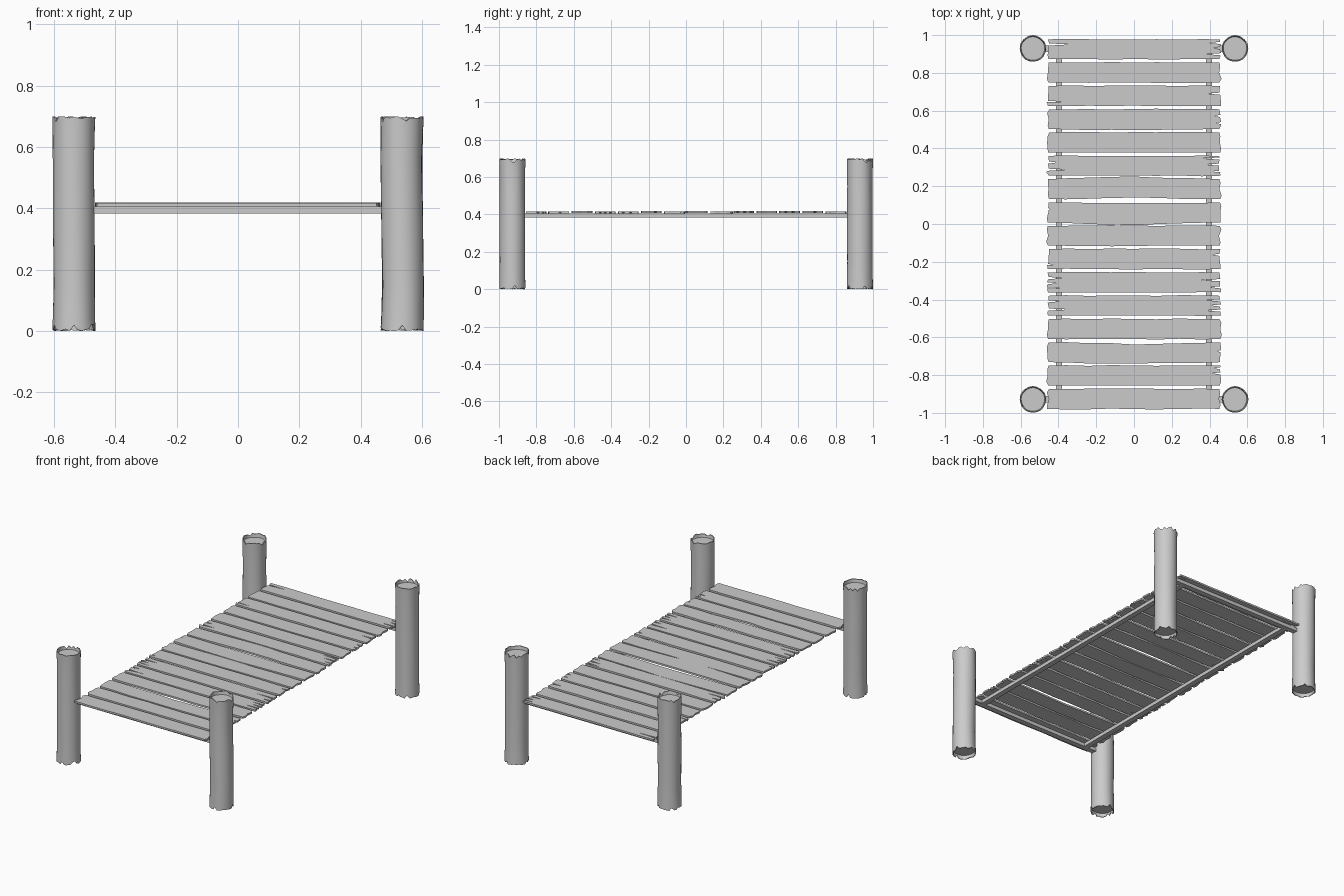
import bpy, bmesh, math, random

if "Cube" in bpy.data.objects:
    bpy.data.objects.remove(bpy.data.objects["Cube"])

random.seed(7)
PITCH, HALF_W, HALF_L = 0.1234, 0.054, 0.455
Z_RAIL, Z_DECK, Z_TOP = 0.384, 0.406, 0.417


def finish(bm, name):
    bmesh.ops.recalc_face_normals(bm, faces=bm.faces)
    me = bpy.data.meshes.new(name)
    bm.to_mesh(me)
    bm.free()
    ob = bpy.data.objects.new(name, me)
    bpy.context.collection.objects.link(ob)
    return ob


def box(name, x, y, z0, z1, sx, sy):
    bm = bmesh.new()
    bmesh.ops.create_cube(bm, size=1)
    for v in bm.verts:
        v.co = (x + v.co.x * sx, y + v.co.y * sy, (z0 + z1) / 2 + v.co.z * (z1 - z0))
    return finish(bm, name)


def end_points(notches, side):
    # ragged plank end, bottom to top: V-shaped splits at (fraction, depth)
    r = lambda: random.uniform(-0.005, 0.005)
    pts = [(HALF_L + r(), -0.97), (HALF_L + 0.006 + r(), -0.6)]
    if not notches:
        pts += [(HALF_L + r(), 0), (HALF_L + 0.003 + r(), 0.6)]
    for t, d in notches:
        e = HALF_L + r()
        pts += [(e, t - 0.09), (HALF_L - d, t + 0.03), (e + r(), t + 0.12)]
    pts.append((HALF_L - 0.002 + r(), 0.97))
    pts.sort(key=lambda p: p[1])
    return [(side * x, t * HALF_W) for x, t in pts]


def plank(i, left, right, bulge_top, bulge_bottom):
    xs = [-0.36, -0.24, -0.12, 0, 0.12, 0.24, 0.36]
    wave = lambda x, b: b * (1 - abs(x) / 0.45) + random.uniform(-0.003, 0.002)
    low = [(x, -HALF_W - wave(x, bulge_bottom)) for x in xs]
    high = [(x, HALF_W + wave(x, bulge_top)) for x in reversed(xs)]
    outline = low + end_points(right, 1) + high + end_points(left, -1)[::-1]
    y0 = 0.925 - i * PITCH
    lift = random.choice([0, 0, 0.002])
    bm = bmesh.new()
    face = bm.faces.new([bm.verts.new((x, y0 + y, Z_DECK + lift)) for x, y in outline])
    new = bmesh.ops.extrude_face_region(bm, geom=[face])["geom"]
    for v in new:
        if isinstance(v, bmesh.types.BMVert):
            v.co.z = Z_TOP + lift
    bmesh.ops.triangulate(bm, faces=[f for f in bm.faces if len(f.verts) > 4])
    finish(bm, f"deck_plank_{i + 1}")


# Deck planks, back to front: index -> (left splits, right splits, edge bulges)
special = {
    0: ([(0.45, 0.12)], [(-0.5, 0.08), (0.1, 0.04), (0.6, 0.06)], 0, 0),
    2: ([(-0.6, 0.08)], [(0.2, 0.07)], 0, 0),
    3: ([], [(0.3, 0.03), (-0.4, 0.025)], 0, 0.004),
    5: ([(-0.4, 0.1), (0.3, 0.05)], [(-0.6, 0.05), (0.1, 0.08), (0.7, 0.1)], 0, 0),
    6: ([], [], 0.012, -0.008),
    7: ([(0.3, 0.012)], [], -0.006, 0.012),
    9: ([(-0.6, 0.03)], [(0.4, 0.04)], 0, 0),
    10: ([(-0.6, 0.08), (-0.1, 0.05), (0.4, 0.09)], [(-0.5, 0.05), (0.2, 0.12)], 0, 0),
    11: ([(-0.4, 0.11), (0.4, 0.06)], [(-0.5, 0.08), (0, 0.05), (0.5, 0.07)], 0, 0),
    13: ([], [(0.1, 0.015)], -0.01, 0.008),
    14: ([], [(0.2, 0.04), (0.7, 0.03)], 0, 0),
}
for i in range(16):
    plank(i, *special.get(i, ([], [], 0, 0)))

# Support frame below the deck
for s, side in ((-1, "left"), (1, "right")):
    box(f"{side}_rail", s * 0.397, 0, Z_RAIL, Z_DECK, 0.034, 1.86)
for s, side in ((-1, "front"), (1, "back")):
    box(f"{side}_crossbar", 0, s * 0.928, Z_RAIL, Z_DECK, 0.95, 0.034)


def post(name, cx, cy, bend):
    n, h = 32, 0.7
    bm = bmesh.new()

    def jag():
        vals = [random.uniform(0, 0.007) for _ in range(n)]
        for k in random.sample(range(n), 6):
            vals[k] = random.uniform(0.012, 0.024)
        return vals

    bot, top = jag(), jag()
    # profile rings: (radius, height, chipped end offsets)
    rings = [(0.062, 0.025, None), (0.065, 0, bot), (0.07, 0, bot), (0.069, 0.04, None),
             (0.067, 0.15, None), (0.068, 0.35, None), (0.067, 0.55, None),
             (0.069, h - 0.04, None), (0.07, h, top), (0.065, h, top), (0.062, h - 0.025, None)]
    rows = []
    for r, z, chips in rings:
        dx = bend * math.sin(z / h * math.pi * 2)
        row = []
        for k in range(n):
            a = 2 * math.pi * k / n
            dz = 0 if chips is None else chips[k] * (1 if z == 0 else -1)
            rr = r + 0.0008 * math.sin(5 * a + 9 * z)
            row.append(bm.verts.new((cx + dx + rr * math.cos(a), cy + rr * math.sin(a), z + dz)))
        rows.append(row)
    for a, b in zip(rows, rows[1:]):
        for k in range(n):
            j = (k + 1) % n
            bm.faces.new((a[k], a[j], b[j], b[k]))
    bm.faces.new(rows[0])
    bm.faces.new(rows[-1])
    ob = finish(bm, name)
    bpy.ops.object.select_all(action='DESELECT')
    ob.select_set(True)
    bpy.context.view_layer.objects.active = ob
    bpy.ops.object.shade_smooth_by_angle(angle=math.radians(35))


# Corner posts with chipped, hollowed ends
for sx, lr in ((-1, "left"), (1, "right")):
    for sy, fb in ((-1, "front"), (1, "back")):
        post(f"{fb}_{lr}_post", sx * 0.535, sy * 0.929, 0.003 if (sx, sy) == (1, -1) else 0.0008)
